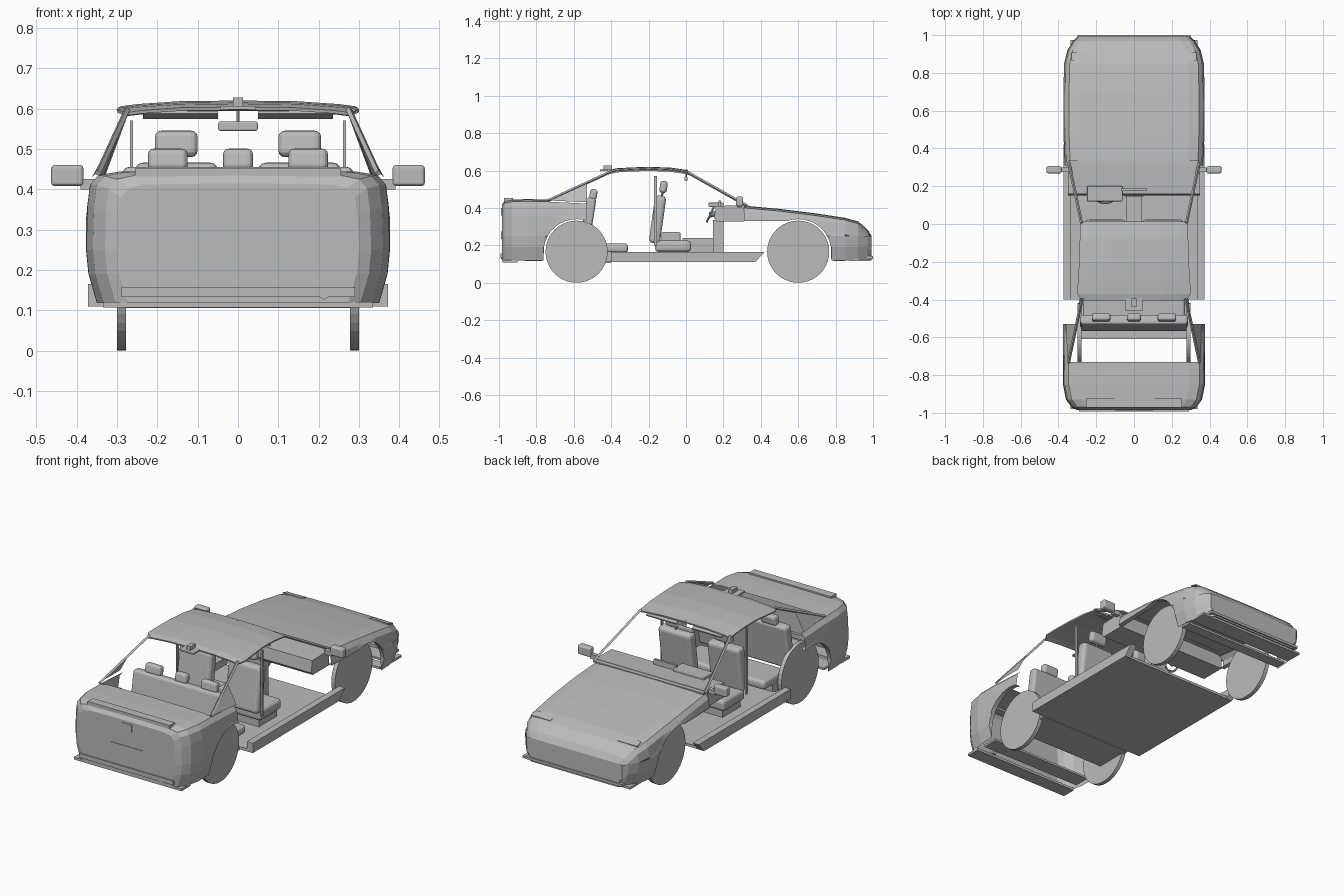
import bpy, bmesh, math
from mathutils import Vector, Matrix

if "Cube" in bpy.data.objects:
    bpy.data.objects.remove(bpy.data.objects["Cube"])

grey = bpy.data.materials.new("plain grey")
grey.diffuse_color = (0.5, 0.5, 0.5, 1)
grey.use_nodes = True
grey.node_tree.nodes["Principled BSDF"].inputs["Base Color"].default_value = grey.diffuse_color


def finish(name, bm, mirror=False, bevel=0):
    bmesh.ops.recalc_face_normals(bm, faces=bm.faces)
    me = bpy.data.meshes.new(name)
    bm.to_mesh(me)
    bm.free()
    me.materials.append(grey)
    ob = bpy.data.objects.new(name, me)
    bpy.context.collection.objects.link(ob)
    if bevel:
        b = ob.modifiers.new("bevel", 'BEVEL')
        b.width, b.segments = bevel, 3
    if mirror:
        ob.modifiers.new("mirror", 'MIRROR')
    return ob


def box(name, x, y, z, mirror=False, bevel=0, tilt=0):
    """Box from (min, max) ranges, tilted about its own x axis."""
    bm = bmesh.new()
    size = [r[1] - r[0] for r in (x, y, z)]
    mid = Vector([(r[0] + r[1]) / 2 for r in (x, y, z)])
    m = Matrix.Translation(mid) @ Matrix.Rotation(math.radians(tilt), 4, 'X') @ Matrix.Diagonal((*size, 1))
    bmesh.ops.create_cube(bm, size=1, matrix=m)
    return finish(name, bm, mirror, bevel)


def rod(name, a, b, w, mirror=False, sides=4):
    a, b = Vector(a), Vector(b)
    d = b - a
    bm = bmesh.new()
    m = Matrix.Translation((a + b) / 2) @ d.to_track_quat('Z', 'Y').to_matrix().to_4x4()
    bmesh.ops.create_cone(bm, cap_ends=True, segments=sides, radius1=w, radius2=w, depth=d.length, matrix=m)
    return finish(name, bm, mirror)


def prism(name, x0, x1, yz, mirror=False):
    """Side outline extruded across x."""
    bm = bmesh.new()
    f = bm.faces.new([bm.verts.new((x0, y, z)) for y, z in yz])
    ext = bmesh.ops.extrude_face_region(bm, geom=[f])
    bmesh.ops.translate(bm, vec=(x1 - x0, 0, 0), verts=[v for v in ext['geom'] if isinstance(v, bmesh.types.BMVert)])
    return finish(name, bm, mirror)


def lerp(table, a):
    for p, q in zip(table, table[1:]):
        if a <= q[0]:
            t = (a - p[0]) / (q[0] - p[0])
            return [u + (v - u) * t for u, v in zip(p, q)][1:]
    return table[-1][1:]


R, HUB = 0.177, 0.163


def body_shell(name, side, stations, wheel_y, inner_min, deck_from):
    """Loft from cabin to bumper, lower edge following the wheel arch."""
    samples = [wheel_y + R * math.sin(math.radians(k)) for k in range(-90, 91, 10)]
    ys = [s[0] for s in stations] + samples + [wheel_y + R + 0.001]
    ys = sorted({round(y, 4) for y in ys if y >= stations[0][0]})
    bm = bmesh.new()
    loops = []
    for a in ys:
        w, t = lerp(stations, a)
        d = a - wheel_y
        zb = HUB + math.sqrt(max(0, R * R - d * d)) if d <= R else 0.118
        if d < 0:
            zb = max(zb, inner_min)
        half = [(0, t), (0.78 * w, t - 0.003), (w - 0.03, t - 0.012), (w - 0.01, t - 0.035),
                (w - 0.003, t - 0.09), (w, 0.25), (w - 0.006, 0.19), (w - 0.027, zb)]
        half = [(x, max(z, zb)) for x, z in half]
        full = [(-x, z) for x, z in half[:0:-1]] + half
        loops.append([bm.verts.new((x, side * a, z)) for x, z in full])
    n = len(loops[0])
    for a, l0, l1 in zip(ys, loops, loops[1:]):
        for i in range(n - 1):
            if a < deck_from - 0.001 and 5 <= i <= n - 7:
                continue
            bm.faces.new((l0[i], l0[i + 1], l1[i + 1], l1[i]))
    bm.faces.new(loops[-1])
    bmesh.ops.remove_doubles(bm, verts=bm.verts, dist=0.0002)
    return finish(name, bm)


# Body ends
body_shell("hood_and_fenders", 1,
           [(0.31, 0.368, 0.412), (0.5, 0.374, 0.395), (0.7, 0.374, 0.37), (0.85, 0.37, 0.347),
            (0.92, 0.353, 0.328), (0.97, 0.322, 0.285), (0.992, 0.298, 0.25)], 0.60, 0.33, 0)
body_shell("trunk_and_quarter_panels", -1,
           [(0.53, 0.375, 0.435), (0.73, 0.377, 0.445), (0.85, 0.376, 0.447), (0.93, 0.36, 0.445),
            (0.97, 0.33, 0.437), (0.985, 0.30, 0.415)], 0.585, 0.1, 0.73)

# Bumper undersides and lips
box("rear_bumper_lip", (-0.29, 0.29), (-0.992, -0.97), (0.133, 0.157))
box("rear_valance", (-0.335, 0.335), (-0.98, -0.90), (0.107, 0.121))
box("rear_under_slat", (-0.32, 0.32), (-0.86, -0.77), (0.115, 0.127))
box("front_bumper_lip", (-0.30, 0.30), (0.97, 1.0), (0.128, 0.142))
box("front_valance", (-0.335, 0.335), (0.88, 0.975), (0.115, 0.127))
box("front_under_slat", (-0.33, 0.33), (0.79, 0.85), (0.115, 0.127))
rod("exhaust_tip", (0.213, -0.99, 0.137), (0.213, -0.90, 0.137), 0.011, sides=6)

# Rear details
box("number_plate", (-0.1, 0.1), (-0.988, -0.983), (0.233, 0.273))
box("trunk_badge_plate", (-0.03, 0.03), (-0.988, -0.983), (0.36, 0.40))
box("rear_spoiler", (-0.255, 0.255), (-0.972, -0.925), (0.432, 0.452))
box("headlight_cover", (0.21, 0.33), (0.865, 0.908), (0.332, 0.337), mirror=True, tilt=-15)

# Floor and sills
box("floor", (-0.35, 0.35), (-0.40, 0.37), (0.11, 0.125))
box("rear_floor_pan", (-0.29, 0.29), (-0.61, -0.40), (0.106, 0.115))
prism("door_sill", 0.335, 0.372, [(-0.4, 0.11), (0.37, 0.11), (0.42, 0.165), (-0.4, 0.165)], True)

# Wheels
for label, y in (("front", 0.60), ("rear", -0.585)):
    rod(label + "_wheel", (0.277, y, 0.166), (0.30, y, 0.166), 0.166, True, 40)

# Roof sheet
bm = bmesh.new()
rows = []
for y, w, z in ((-0.405, 0.28, 0.604), (-0.37, 0.30, 0.612), (-0.3, 0.297, 0.616), (-0.2, 0.29, 0.62),
                (-0.08, 0.287, 0.615), (0.012, 0.284, 0.602)):
    rows.append([bm.verts.new((k * w, y, z - 0.014 * abs(k) ** 3)) for k in (-1, -0.85, -0.5, 0, 0.5, 0.85, 1)])
for r0, r1 in zip(rows, rows[1:]):
    for i in range(6):
        bm.faces.new((r0[i], r0[i + 1], r1[i + 1], r1[i]))
roof = finish("roof", bm)
s = roof.modifiers.new("thickness", 'SOLIDIFY')
s.thickness, s.offset = 0.008, -1

# Pillars and rear quarter panes
rod("windshield_pillar", (0.278, 0.005, 0.592), (0.345, 0.325, 0.412), 0.008, True)
rod("rear_pillar", (0.275, -0.395, 0.597), (0.347, -0.735, 0.44), 0.008, True)
bm = bmesh.new()
bm.faces.new([bm.verts.new(p) for p in ((0.35, -0.735, 0.44), (0.362, -0.53, 0.43), (0.304, -0.53, 0.537))])
finish("quarter_pane", bm, True)
box("cowl", (-0.345, 0.345), (0.29, 0.335), (0.405, 0.413))

# Roof fittings
box("roof_light", (-0.045, 0.045), (-0.46, -0.39), (0.598, 0.606))
box("roof_fin", (-0.012, 0.012), (-0.44, -0.395), (0.60, 0.627))
box("sun_visor", (0.05, 0.235), (-0.03, 0.02), (0.581, 0.588), mirror=True, tilt=-15)
box("rearview_mirror", (-0.049, 0.049), (-0.008, 0.008), (0.545, 0.568), bevel=0.005)
rod("rearview_mirror_stalk", (0, 0, 0.565), (0, 0.003, 0.605), 0.004)

# Door mirrors
box("door_mirror", (0.383, 0.463), (0.268, 0.306), (0.408, 0.46), True, 0.009)
box("door_mirror_arm", (0.345, 0.39), (0.275, 0.298), (0.40, 0.425), True)

# Dashboard
prism("dashboard", -0.35, 0.35, [(0.15, 0.345), (0.165, 0.328), (0.31, 0.328), (0.31, 0.415), (0.16, 0.41)])
box("instrument_hood", (-0.25, -0.06), (0.12, 0.20), (0.405, 0.428), bevel=0.005)
box("dash_strip", (-0.07, 0.07), (0.175, 0.187), (0.41, 0.44))
box("centre_stack", (-0.05, 0.05), (0.145, 0.20), (0.12, 0.335))
box("tunnel", (-0.04, 0.04), (-0.02, 0.2), (0.12, 0.24))
box("armrest", (-0.035, 0.035), (-0.13, -0.03), (0.12, 0.27), bevel=0.008)
rod("steering_column", (-0.153, 0.125, 0.362), (-0.153, 0.2, 0.38), 0.014, sides=10)
bpy.ops.mesh.primitive_torus_add(location=(-0.153, 0.13, 0.365), rotation=(math.radians(65), 0, 0),
                                 major_radius=0.042, minor_radius=0.006, major_segments=24, minor_segments=6)
wheel = bpy.context.object
wheel.name = "steering_wheel"
wheel.data.materials.append(grey)

# Front seats
box("front_seat_base", (0.07, 0.235), (-0.15, 0.01), (0.12, 0.175), True)
box("front_seat_cushion", (0.05, 0.255), (-0.165, 0.027), (0.165, 0.225), True, 0.018)
box("front_seat_back", (0.05, 0.255), (-0.182, -0.122), (0.21, 0.466), True, 0.02, -8)
box("front_headrest", (0.1, 0.206), (-0.14, -0.1), (0.48, 0.545), True, 0.016, -8)
rod("headrest_post", (0.153, -0.133, 0.45), (0.153, -0.12, 0.5), 0.006, True)
box("seat_belt", (0.26, 0.268), (-0.17, -0.155), (0.2, 0.57), True)

# Rear bench
box("rear_bench_base", (-0.265, 0.265), (-0.51, -0.39), (0.116, 0.17))
box("rear_bench_cushion", (-0.27, 0.27), (-0.51, -0.31), (0.16, 0.21), bevel=0.018)
box("rear_bench_back", (-0.285, 0.285), (-0.55, -0.498), (0.205, 0.455), bevel=0.015, tilt=-9)
for name, c, h in (("left", -0.174, 0.049), ("centre", 0, 0.037), ("right", 0.174, 0.049)):
    box(name + "_rear_headrest", (c - h, c + h), (-0.515, -0.475), (0.445, 0.5), bevel=0.014, tilt=-9)
